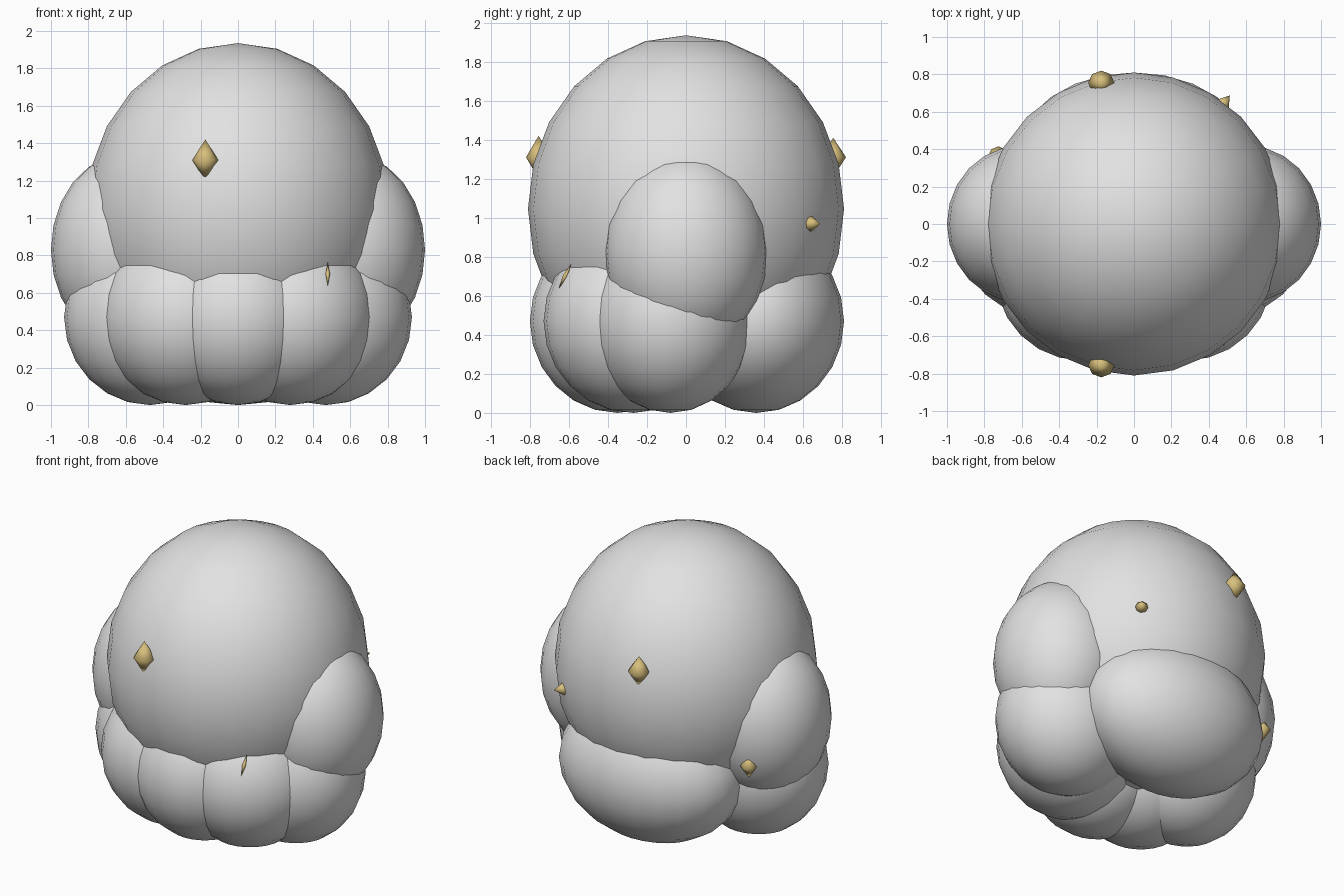
import bpy
import bmesh
from mathutils import Matrix, Vector

cube = bpy.data.objects.get("Cube")
if cube:
    bpy.data.objects.remove(cube, do_unlink=True)


def make_material(name, rgb):
    mat = bpy.data.materials.new(name)
    mat.use_nodes = True
    colour = (*rgb, 1.0)
    mat.diffuse_color = colour
    mat.node_tree.nodes["Principled BSDF"].inputs["Base Color"].default_value = colour
    return mat


stone = make_material("pale grey stone", (0.76, 0.76, 0.76))
gold = make_material("pale gold", (0.68, 0.52, 0.20))


def ellipsoid(name, centre, radii, mat, sides=24, rings=12, axis=None):
    """Smooth scaled sphere; axis optionally tilts its poles."""
    bm = bmesh.new()
    bmesh.ops.create_uvsphere(bm, u_segments=sides, v_segments=rings, radius=1)
    turn = Matrix.Identity(4)
    if axis:
        turn = Vector((0, 0, 1)).rotation_difference(Vector(axis)).to_matrix().to_4x4()
    bm.transform(Matrix.Translation(centre) @ turn @ Matrix.Diagonal((*radii, 1)))
    for face in bm.faces:
        face.smooth = True
    mesh = bpy.data.meshes.new(name)
    bm.to_mesh(mesh)
    bm.free()
    mesh.materials.append(mat)
    obj = bpy.data.objects.new(name, mesh)
    bpy.context.scene.collection.objects.link(obj)
    return obj


# Main boulder and the single lobes at front and back
ellipsoid("main_dome", (0, 0, 1.045), (0.81, 0.81, 0.89), stone)
ellipsoid("front_lobe", (0, -0.35, 0.47), (0.45, 0.45, 0.47), stone)
ellipsoid("back_lobe", (0, 0.36, 0.47), (0.63, 0.45, 0.47), stone)

# Mirrored lobes
for side, s in (("left", 1), ("right", -1)):
    ellipsoid(side + "_upper_lobe", (s * 0.6, 0, 0.83), (0.4, 0.42, 0.51), stone)
    ellipsoid(side + "_front_lobe", (s * 0.28, -0.27, 0.47), (0.46, 0.46, 0.47), stone)
    ellipsoid(side + "_lower_lobe", (s * 0.47, -0.08, 0.47), (0.46, 0.42, 0.47), stone)

# Gold crystals: pointed at both ends, half sunk into the stone
crystals = [
    ("front_crystal", (-0.175, -0.755, 1.31), (0.07, 0.065, 0.11), None),
    ("back_crystal", (-0.175, 0.755, 1.31), (0.07, 0.065, 0.10), None),
    ("left_crystal", (0.475, 0.64, 0.97), (0.04, 0.04, 0.06), (0.6, 0.75, 0)),
    ("right_crystal", (-0.725, 0.36, 0.665), (0.055, 0.055, 0.08), None),
    ("lower_crystal", (0.48, -0.62, 0.70), (0.012, 0.012, 0.07), (0, -0.5, -1)),
]
for name, centre, radii, axis in crystals:
    ellipsoid(name, centre, radii, gold, sides=8, rings=2, axis=axis)
